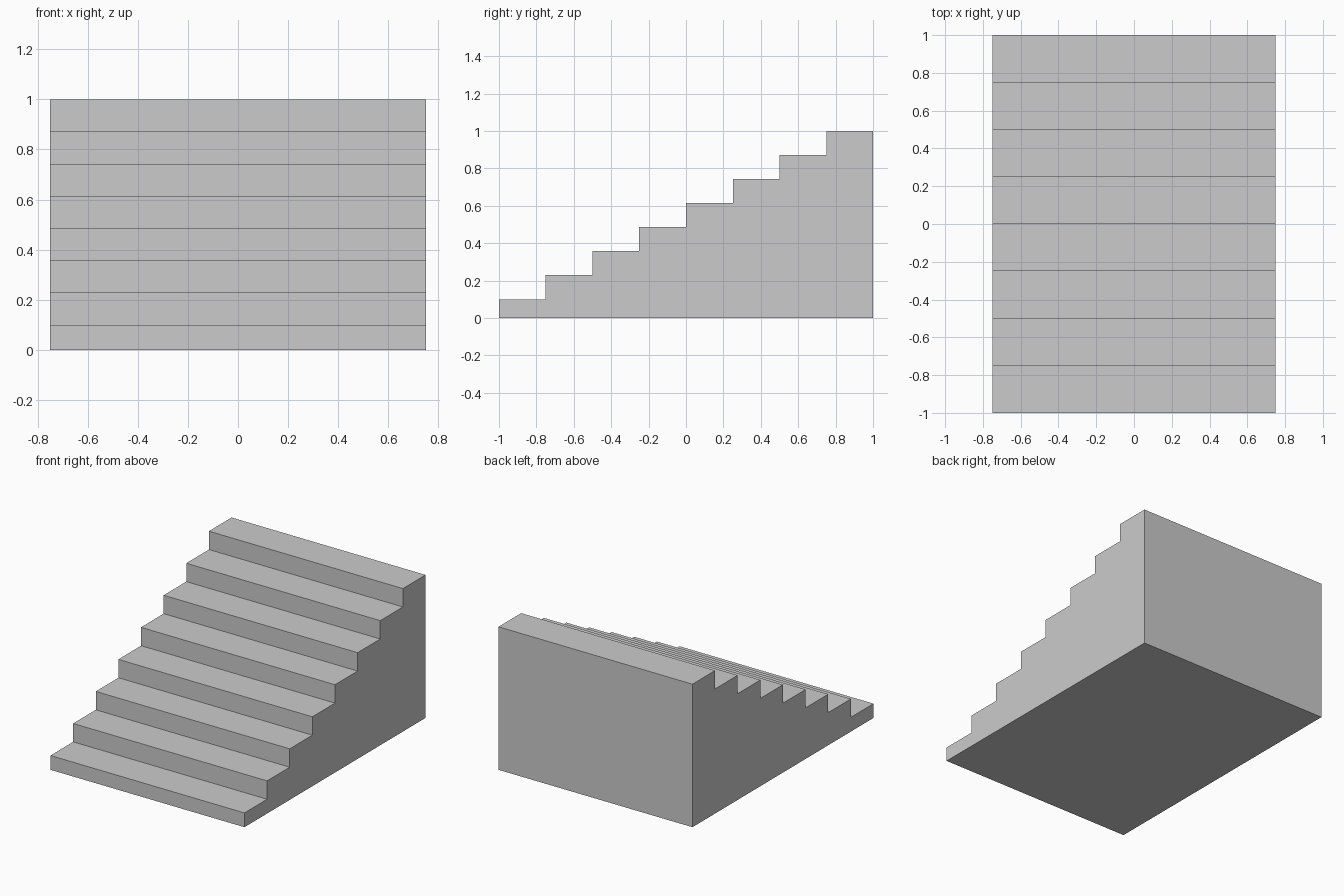
import bpy

if "Cube" in bpy.data.objects:
    bpy.data.objects.remove(bpy.data.objects["Cube"])

STEPS = 8
WIDTH = 1.5
DEPTH = 2.0 / STEPS
FIRST, TOP = 0.10, 1.0
RISE = (TOP - FIRST) / (STEPS - 1)


def box(name, size, centre):
    bpy.ops.mesh.primitive_cube_add(size=1, location=centre)
    obj = bpy.context.object
    obj.name = name
    obj.scale = size
    bpy.ops.object.transform_apply(location=False, rotation=False, scale=True)
    return obj


# Solid steps, each a block reaching down to the ground
for i in range(STEPS):
    height = FIRST + i * RISE
    box(f"step_{i + 1}", (WIDTH, DEPTH, height),
        (0, -1 + (i + 0.5) * DEPTH, height / 2))
